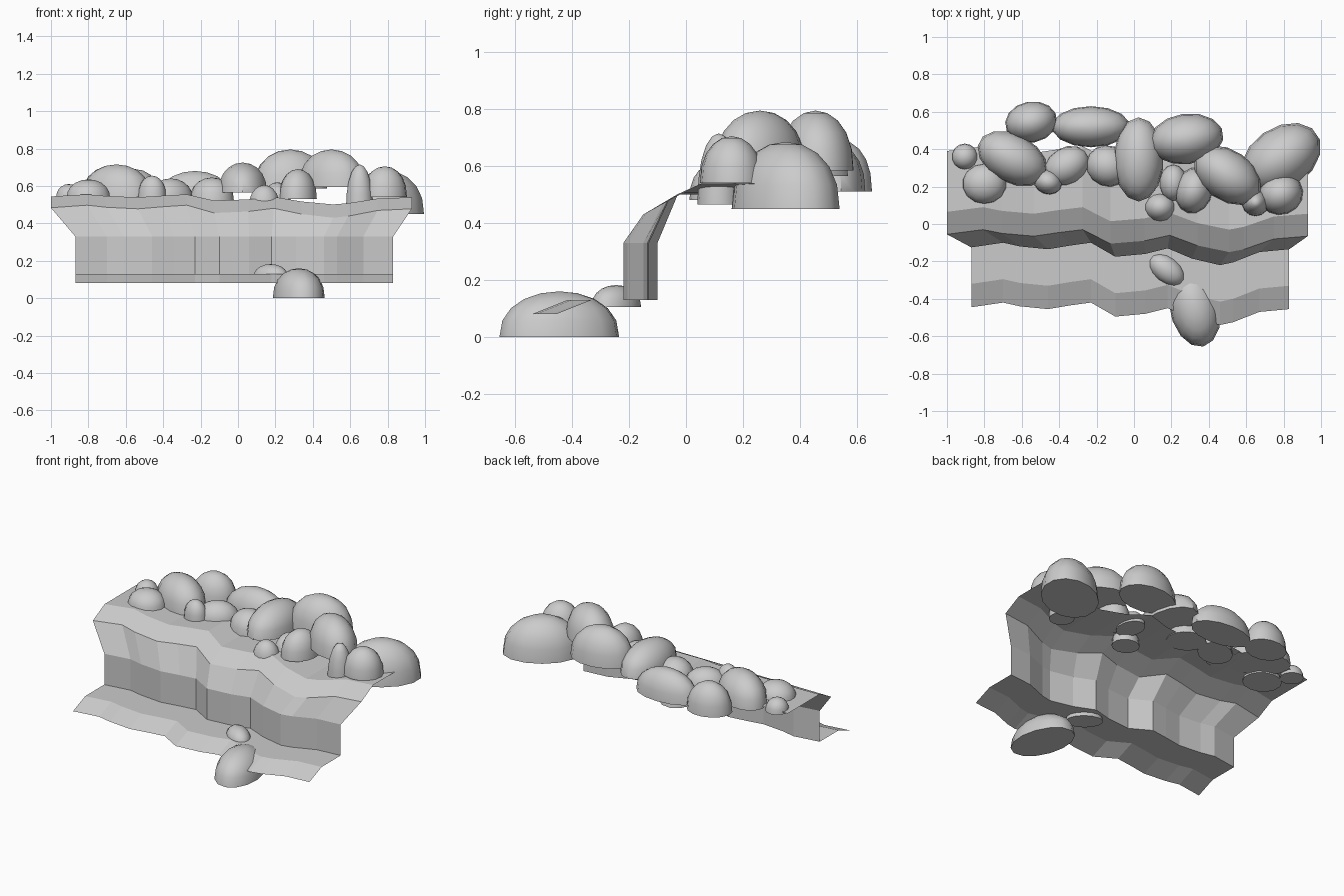
import bpy, bmesh, math
from mathutils import Matrix, Vector

cube = bpy.data.objects.get("Cube")
if cube:
    bpy.data.objects.remove(cube, do_unlink=True)

stone = bpy.data.materials.new("grey_stone")
stone.use_nodes = True
stone.diffuse_color = (0.6, 0.6, 0.6, 1)
stone.node_tree.nodes["Principled BSDF"].inputs["Base Color"].default_value = (0.6, 0.6, 0.6, 1)


def finish(name, bm, smooth):
    mesh = bpy.data.meshes.new(name)
    bm.to_mesh(mesh)
    bm.free()
    mesh.materials.append(stone)
    obj = bpy.data.objects.new(name, mesh)
    bpy.context.collection.objects.link(obj)
    if smooth:
        bpy.ops.object.select_all(action='DESELECT')
        obj.select_set(True)
        bpy.context.view_layer.objects.active = obj
        bpy.ops.object.shade_smooth_by_angle(angle=math.radians(40))
    return obj


# Cliff: one wavy line in plan, swept through ground, wall, lip and plateau
wave = [(-0.87, -0.125), (-0.70, -0.10), (-0.61, -0.12), (-0.46, -0.135),
        (-0.34, -0.115), (-0.23, -0.10), (-0.10, -0.175), (0.06, -0.16),
        (0.18, -0.13), (0.31, -0.185), (0.46, -0.22), (0.53, -0.205),
        (0.67, -0.15), (0.83, -0.135)]


def cliff_section(x, y):
    wide = x * 1.135 - 0.013
    lip_z = 0.5 + 0.56 * (y + 0.095)
    top_z = 0.555 + 0.45 * (y + 0.1)
    return [(x, y - 0.32, 0.08), (x, y - 0.195, 0.13), (x, y, 0.13),
            (x, y, 0.33), (wide, y + 0.07, lip_z),
            (wide, y + 0.19, top_z), (wide, y + 0.515, top_z)]


bm = bmesh.new()
columns = [[bm.verts.new(p) for p in cliff_section(x, y)] for x, y in wave]
for a, b in zip(columns, columns[1:]):
    for i in range(len(a) - 1):
        bm.faces.new((a[i], b[i], b[i + 1], a[i + 1]))
finish("cliff", bm, False)


# Boulders: flat-bottomed half ellipsoids
def boulder(name, x, y, rx, ry, turn, base, top):
    bm = bmesh.new()
    bmesh.ops.create_uvsphere(bm, u_segments=14, v_segments=10, radius=1)
    low = [v for v in bm.verts if v.co.z < -0.01]
    bmesh.ops.delete(bm, geom=low, context='VERTS')
    rim = [e for e in bm.edges if e.is_boundary]
    bmesh.ops.contextual_create(bm, geom=rim)
    for v in bm.verts:
        v.co.z = max(v.co.z, 0) ** 0.87
    bmesh.ops.recalc_face_normals(bm, faces=bm.faces)
    place = (Matrix.Translation(Vector((x, y, base)))
             @ Matrix.Rotation(math.radians(turn), 4, 'Z')
             @ Matrix.Diagonal((rx, ry, top - base, 1)))
    bm.transform(place)
    finish(name, bm, True)


# Left group
boulder("boulder_back_a", -0.55, 0.545, 0.14, 0.11, 10, 0.51, 0.69)
boulder("boulder_large_a", -0.65, 0.35, 0.20, 0.13, -28, 0.54, 0.715)
boulder("boulder_small_a", -0.905, 0.36, 0.07, 0.07, 0, 0.53, 0.61)
boulder("boulder_front_a", -0.80, 0.215, 0.12, 0.11, 0, 0.53, 0.635)
boulder("boulder_back_b", -0.23, 0.52, 0.21, 0.11, 0, 0.51, 0.68)
boulder("boulder_mid_a", -0.36, 0.31, 0.13, 0.10, 30, 0.52, 0.64)
boulder("boulder_small_b", -0.46, 0.225, 0.077, 0.066, -20, 0.54, 0.655)
boulder("boulder_mid_b", -0.14, 0.31, 0.12, 0.11, -20, 0.52, 0.645)
# Right group
boulder("boulder_long", 0.025, 0.345, 0.133, 0.225, 0, 0.565, 0.725)
boulder("boulder_large_b", 0.28, 0.455, 0.20, 0.135, 8, 0.585, 0.795)
boulder("boulder_large_c", 0.50, 0.26, 0.20, 0.135, -35, 0.595, 0.795)
boulder("boulder_end", 0.785, 0.35, 0.235, 0.165, 35, 0.45, 0.685)
boulder("boulder_front_b", 0.785, 0.16, 0.12, 0.11, 20, 0.54, 0.705)
boulder("boulder_tall", 0.65, 0.115, 0.075, 0.075, 0, 0.465, 0.715)
boulder("boulder_small_c", 0.14, 0.09, 0.085, 0.078, 0, 0.48, 0.605)
boulder("boulder_mid_c", 0.32, 0.18, 0.10, 0.125, -15, 0.53, 0.69)
boulder("boulder_mid_d", 0.21, 0.22, 0.075, 0.10, 0, 0.515, 0.62)
# Foot of the cliff
boulder("boulder_foot", 0.325, -0.445, 0.135, 0.215, 12, 0.0, 0.16)
boulder("boulder_foot_small", 0.175, -0.245, 0.11, 0.07, -38, 0.105, 0.182)
